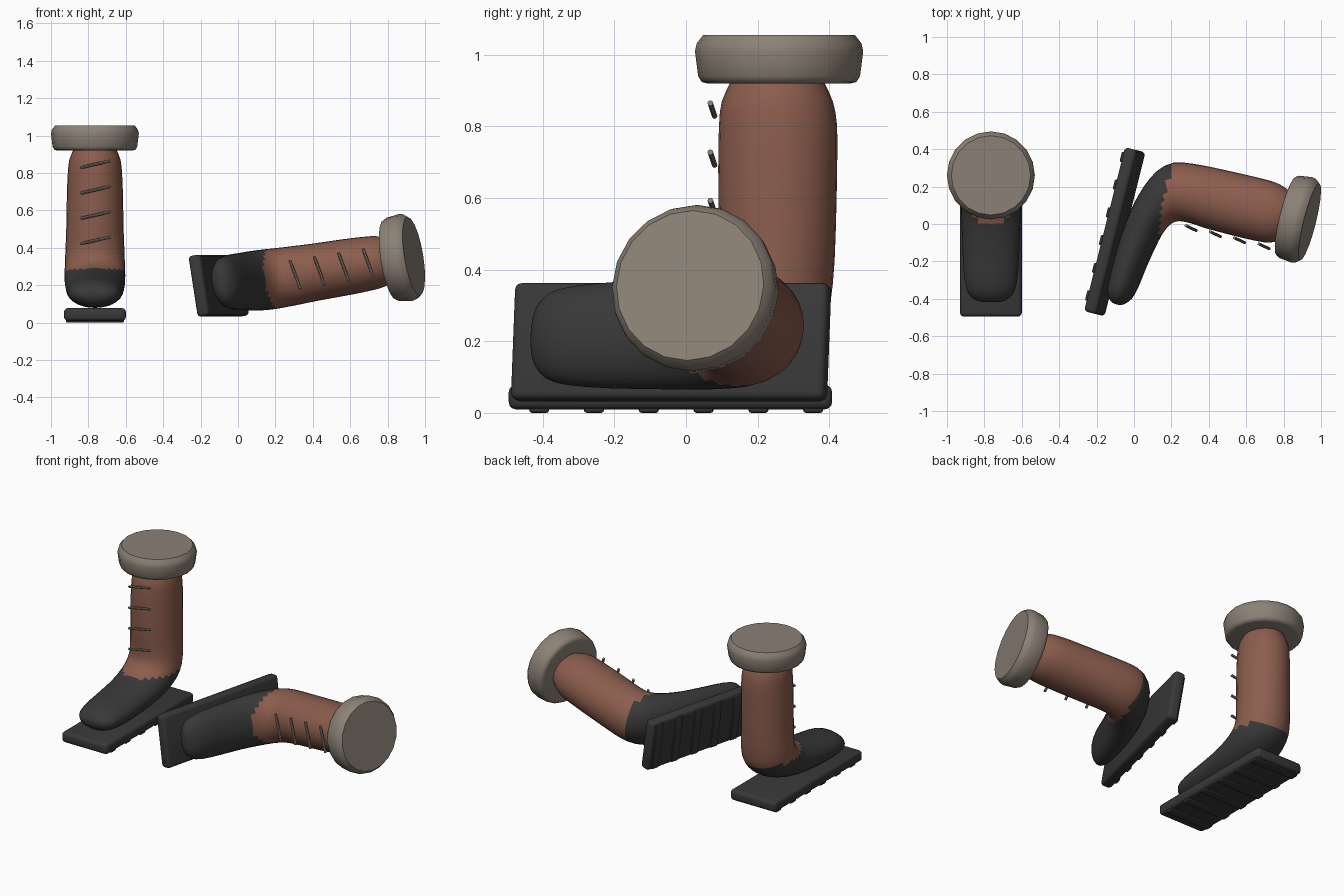
import bpy, bmesh
from math import sin, cos, pi, radians
from mathutils import Matrix, Vector

if "Cube" in bpy.data.objects:
    bpy.data.objects.remove(bpy.data.objects["Cube"])


def material(name, rgb):
    m = bpy.data.materials.new(name)
    m.diffuse_color = (*rgb, 1)
    m.use_nodes = True
    m.node_tree.nodes["Principled BSDF"].inputs["Base Color"].default_value = m.diffuse_color
    return m


DARK = material("dark_rubber", (0.04, 0.04, 0.04))
BROWN = material("brown_leather", (0.26, 0.11, 0.075))
BEIGE = material("beige_wool", (0.26, 0.22, 0.18))


def finish(name, bm, mats, place, angle=40):
    bmesh.ops.recalc_face_normals(bm, faces=bm.faces)
    me = bpy.data.meshes.new(name)
    bm.to_mesh(me)
    bm.free()
    me.transform(place)
    for m in mats:
        me.materials.append(m)
    ob = bpy.data.objects.new(name, me)
    bpy.context.collection.objects.link(ob)
    bpy.ops.object.select_all(action='DESELECT')
    ob.select_set(True)
    bpy.context.view_layer.objects.active = ob
    bpy.ops.object.shade_smooth_by_angle(angle=radians(angle))
    return ob


def loft(bm, rings):
    """Skin a list of closed rings and cap both ends."""
    vs = [[bm.verts.new(p) for p in r] for r in rings]
    n = len(vs[0])
    for a, b in zip(vs, vs[1:]):
        for i in range(n):
            j = (i + 1) % n
            bm.faces.new((a[i], a[j], b[j], b[i]))
    bm.faces.new(vs[0])
    bm.faces.new(vs[-1])


def rounded_box(bm, lo, hi, bevel, segments=2):
    lo, hi = Vector(lo), Vector(hi)
    m = Matrix.Translation((lo + hi) / 2) @ Matrix.Diagonal((*(hi - lo), 1))
    vs = bmesh.ops.create_cube(bm, size=1, matrix=m)['verts']
    edges = list({e for v in vs for e in v.link_edges})
    bmesh.ops.bevel(bm, geom=edges, offset=bevel, segments=segments,
                    affect='EDGES', profile=0.5)


# Boot sections: sole/back point (y, z), instep/front point (y, z), half width
SECTIONS = [
    (-.418, .14, -.418, .165, .04),
    (-.408, .115, -.408, .185, .08),
    (-.375, .09, -.37, .218, .12),
    (-.31, .08, -.30, .238, .14),
    (-.19, .08, -.18, .255, .15),
    (-.05, .085, -.04, .282, .155),
    (.10, .105, .03, .303, .16),
    (.23, .14, .07, .328, .162),
    (.33, .19, .09, .355, .162),
    (.39, .26, .098, .39, .16),
    (.41, .36, .098, .45, .157),
    (.418, .50, .092, .52, .153),
    (.422, .68, .09, .68, .15),
    (.422, .80, .092, .80, .145),
    (.41, .87, .10, .87, .137),
    (.385, .925, .125, .925, .115),
]


def smooth_sections(pts):
    """Insert a Catmull-Rom midpoint between neighbours."""
    out = []
    for i in range(len(pts) - 1):
        p0, p1, p2 = pts[max(i - 1, 0)], pts[i], pts[i + 1]
        p3 = pts[min(i + 2, len(pts) - 1)]
        out += [p1, tuple((9 * (b + c) - a - d) / 16
                          for a, b, c, d in zip(p0, p1, p2, p3))]
    return out + [pts[-1]]


def boot(tag, place):
    # foot and shaft, dark below the ankle and brown above
    bm = bmesh.new()
    rings = []
    for ay, az, by, bz, w in smooth_sections(SECTIONS):
        a, b = Vector((0, ay, az)), Vector((0, by, bz))
        mid, half = (a + b) / 2, (b - a) / 2
        rings.append([mid + half * cos(t) + Vector((w * sin(t), 0, 0))
                      for t in (2 * pi * k / 28 for k in range(28))])
    loft(bm, rings)
    for f in bm.faces:
        c = f.calc_center_median()
        f.material_index = 1 if c.z > 0.29 - 0.05 * max(0, c.y - 0.1) else 0
    finish(tag + "_boot_body", bm, [DARK, BROWN], place, 60)

    # sole slab
    bm = bmesh.new()
    rounded_box(bm, (-.165, -.495, .01), (.165, .408, .078), .02, 3)
    finish(tag + "_sole", bm, [DARK], place)

    # tread bars across the underside
    bm = bmesh.new()
    for i in range(6):
        y = -.41 + .153 * i
        rounded_box(bm, (-.155, y - .028, 0), (.155, y + .028, .03), .008)
    finish(tag + "_treads", bm, [DARK], place)

    # thick cuff
    bm = bmesh.new()
    profile = [(.20, .92), (.216, .924), (.226, .94), (.235, 1.01),
               (.23, 1.032), (.212, 1.055)]
    loft(bm, [[(r * cos(2 * pi * k / 20), .26 + r * sin(2 * pi * k / 20), z)
               for k in range(20)] for r, z in profile])
    finish(tag + "_cuff", bm, [BEIGE], place, 50)

    # slanted laces
    bm = bmesh.new()
    for z in (.44, .575, .71, .847):
        a, b = Vector((-.077, .08, z - .018)), Vector((.083, .068, z + .018))
        d = b - a
        m = Matrix.Translation((a + b) / 2) @ d.to_track_quat('Z', 'Y').to_matrix().to_4x4()
        bmesh.ops.create_cone(bm, cap_ends=True, segments=8, radius1=.008,
                              radius2=.008, depth=d.length, matrix=m)
    finish(tag + "_laces", bm, [BEIGE], place)


# one boot standing, the other tipped on its side
boot("standing", Matrix.Translation((-.765, 0, 0)))
boot("fallen", Matrix.Translation((-.107, -.042, .197))
     @ Matrix.Rotation(radians(-14), 4, 'Z') @ Matrix.Rotation(radians(81), 4, 'Y')
     @ Matrix.Translation((0, .045, -.04)))
